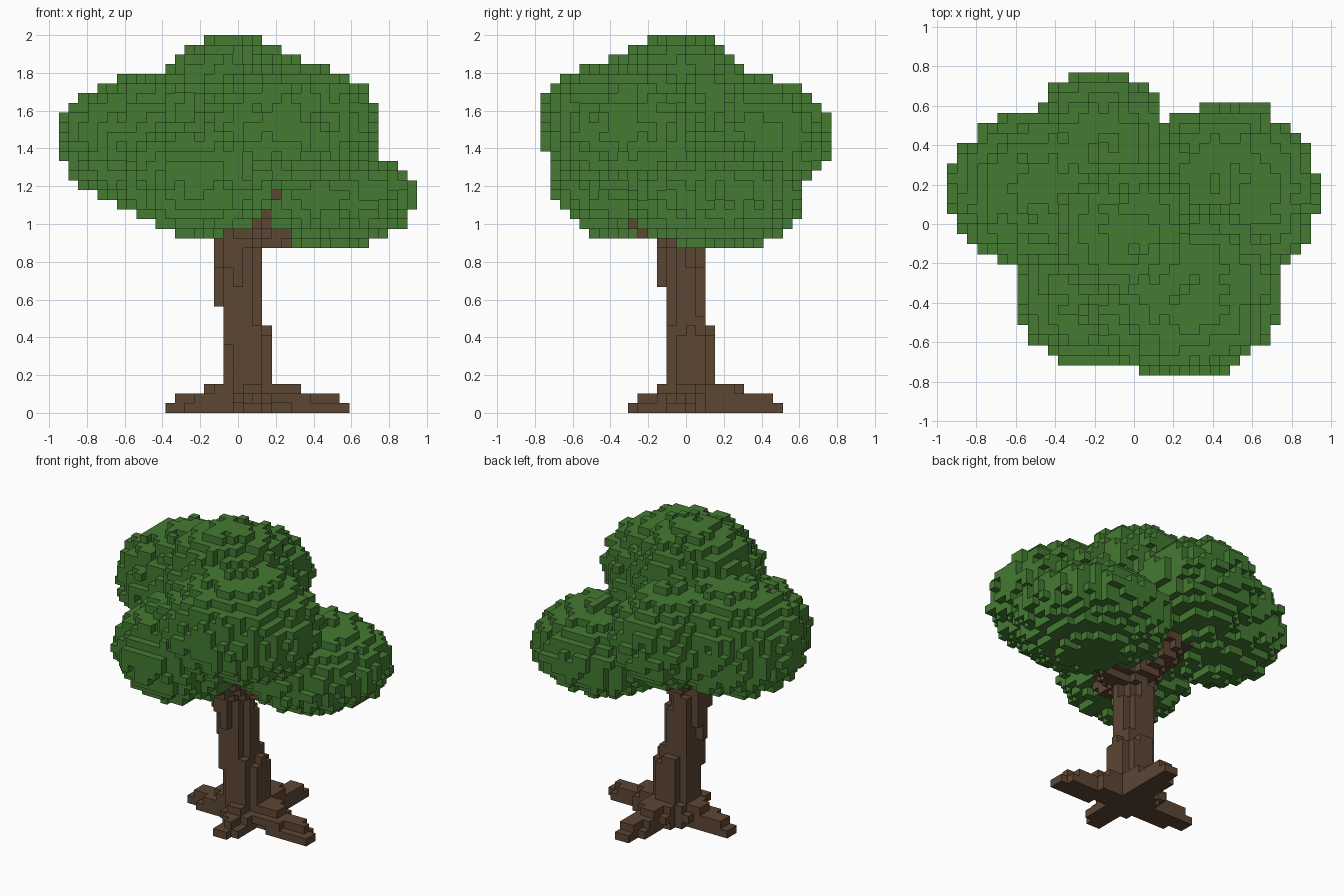
import bpy, bmesh, math, random
from mathutils import Vector

if "Cube" in bpy.data.objects:
    bpy.data.objects.remove(bpy.data.objects["Cube"])

random.seed(4)
S = 2 / 39                    # block size
NX, NY, NZ = 18, 15, 39       # half width, half depth, height in blocks


def centre(c):
    return Vector((c[0] * S, (c[1] + 0.5) * S, (c[2] + 0.5) * S))


def cell_at(x, y, z):
    return (round(x / S), math.floor(y / S), math.floor(z / S))


ALL = [(i, j, k) for i in range(-NX, NX + 1) for j in range(-NY, NY) for k in range(NZ)]


def limb(start, end, r0, r1):
    """Blocks inside a tapered rod."""
    a, b = Vector(start), Vector(end)
    d = b - a
    out = set()
    for c in ALL:
        p = centre(c)
        t = min(1, max(0, (p - a).dot(d) / d.length_squared))
        if (p - a - d * t).length < r0 + (r1 - r0) * t:
            out.add(c)
    return out


def clump(mid, radii):
    """Blocks inside an ellipsoid with a rough surface."""
    out = set()
    for c in ALL:
        p = centre(c) - Vector(mid)
        q = sum((p[n] / radii[n]) ** 2 for n in range(3))
        if q < 1 + random.uniform(-0.14, 0.08):
            out.add(c)
    return out


def material(name, rgb):
    m = bpy.data.materials.new(name)
    m.use_nodes = True
    m.diffuse_color = (*rgb, 1)
    m.node_tree.nodes["Principled BSDF"].inputs["Base Color"].default_value = (*rgb, 1)
    return m


def build(name, cells, solid, mat):
    """Skin a set of blocks with only its exposed faces."""
    bm = bmesh.new()
    verts = {}

    def vert(key):
        if key not in verts:
            i, j, k = key
            verts[key] = bm.verts.new(((i - 0.5) * S, j * S, k * S))
        return verts[key]

    for c in sorted(cells):
        for axis in range(3):
            u, v = (axis + 1) % 3, (axis + 2) % 3
            for side in (0, 1):
                n = list(c)
                n[axis] += 2 * side - 1
                if tuple(n) in solid:
                    continue
                corners = []
                for du, dv in ((0, 0), (1, 0), (1, 1), (0, 1)):
                    p = list(c)
                    p[axis] += side
                    p[u] += du
                    p[v] += dv
                    corners.append(vert(tuple(p)))
                bm.faces.new(corners if side else corners[::-1])
    mesh = bpy.data.meshes.new(name)
    bm.to_mesh(mesh)
    bm.free()
    mesh.materials.append(mat)
    ob = bpy.data.objects.new(name, mesh)
    bpy.context.collection.objects.link(ob)


# Leaning trunk with a thicker foot
trunk = limb((0.05, 0.033, 0), (-0.013, -0.033, 0.92), 0.114, 0.114)
trunk |= limb((0.051, 0.03, 0), (0.051, 0.03, 0.39), 0.125, 0.12)

# Four spreading roots
roots = set()
for tip in ((0.53, -0.03), (0.1, -0.25), (-0.34, 0.04), (0.13, 0.46)):
    roots |= limb((0.06, 0.04, 0.1), (*tip, 0.015), 0.12, 0.06)
roots -= trunk

# Branches reaching into the crown
branches = set()
for tip in ((0.42, 0.08, 0.99), (0.2, -0.33, 1.28), (-0.35, 0.15, 1.3), (0.02, -0.28, 1.02)):
    branches |= limb((0.03, -0.04, 0.94), tip, 0.1, 0.06)
branches |= limb((0.03, 0, 0.96), (-0.14, 0.24, 1.2), 0.12, 0.1)
branches -= trunk

# Overlapping leaf clumps: top, front, low front, right side, back, low left side
leaves = set()
for mid, radii in (
    ((-0.05, -0.03, 1.65), (0.38, 0.37, 0.36)),
    ((0.25, -0.33, 1.53), (0.5, 0.45, 0.335)),
    ((-0.2, -0.33, 1.24), (0.41, 0.39, 0.31)),
    ((-0.45, 0.18, 1.44), (0.505, 0.4, 0.355)),
    ((-0.17, 0.4, 1.46), (0.36, 0.37, 0.31)),
    ((0.46, 0.16, 1.14), (0.475, 0.465, 0.275)),
):
    leaves |= clump(mid, radii)

# Stray leaf blocks on the outline
for p in ((0.92, 0.08, 1.16), (0.2, -0.39, 1.87), (-0.05, 0.74, 1.46)):
    leaves.add(cell_at(*p))

wood = trunk | roots | branches
leaves -= wood
solid = wood | leaves

bark = material("bark_brown", (0.107, 0.062, 0.034))
green = material("leaf_green", (0.058, 0.195, 0.032))
build("trunk", trunk, solid, bark)
build("roots", roots, solid, bark)
build("branches", branches, solid, bark)
build("leaf_crown", leaves, solid, green)
